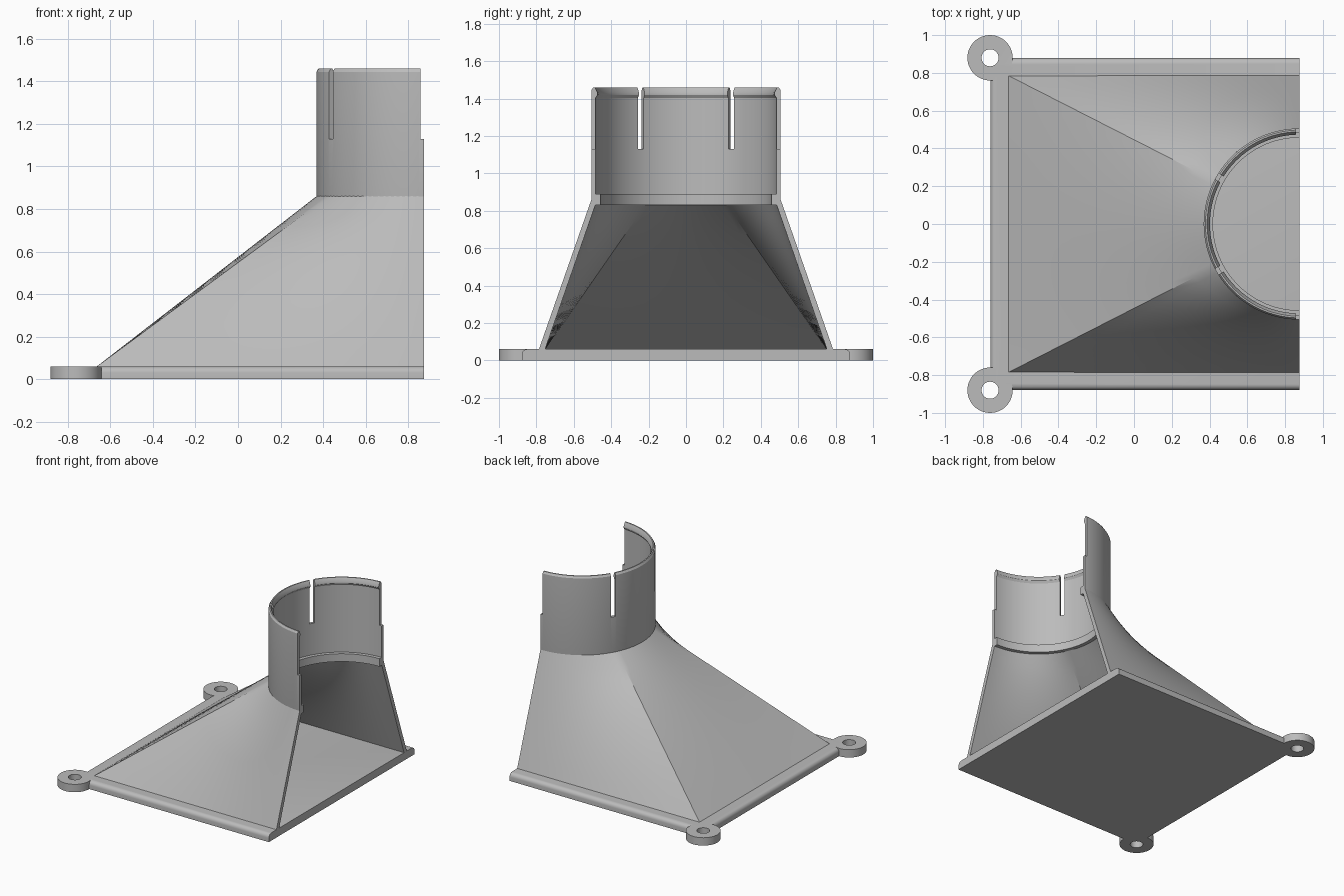
import bpy, bmesh, math
from mathutils import Matrix

cube = bpy.data.objects.get("Cube")
if cube:
    bpy.data.objects.remove(cube, do_unlink=True)

CX = 0.875        # cut plane, also the axis of the round collar
BASE = 0.06       # thickness of the base plate

grey = bpy.data.materials.new("light grey plastic")
grey.use_nodes = True
grey.diffuse_color = (0.5, 0.5, 0.5, 1)
grey.node_tree.nodes["Principled BSDF"].inputs["Base Color"].default_value = (0.5, 0.5, 0.5, 1)


def make_object(name, bm):
    bmesh.ops.recalc_face_normals(bm, faces=bm.faces)
    mesh = bpy.data.meshes.new(name)
    bm.to_mesh(mesh)
    bm.free()
    mesh.materials.append(grey)
    ob = bpy.data.objects.new(name, mesh)
    bpy.context.collection.objects.link(ob)
    return ob


def activate(ob):
    bpy.ops.object.select_all(action='DESELECT')
    ob.select_set(True)
    bpy.context.view_layer.objects.active = ob


def smooth(ob, degrees=30):
    activate(ob)
    bpy.ops.object.shade_smooth_by_angle(angle=math.radians(degrees))


def combine(ob, other, operation):
    """Apply a boolean and discard the helper."""
    other.hide_render = True
    mod = ob.modifiers.new("cut", 'BOOLEAN')
    mod.operation, mod.object, mod.solver = operation, other, 'EXACT'
    activate(ob)
    bpy.ops.object.modifier_apply(modifier=mod.name)
    bpy.data.objects.remove(other, do_unlink=True)


def box(name, centre, size, turn=0):
    bm = bmesh.new()
    matrix = (Matrix.Translation(centre) @ Matrix.Rotation(turn, 4, 'Z')
              @ Matrix.Diagonal((*size, 1)))
    bmesh.ops.create_cube(bm, size=1, matrix=matrix)
    return make_object(name, bm)


def disc(name, x, y, z, radius, depth):
    bm = bmesh.new()
    bmesh.ops.create_cone(bm, cap_ends=True, segments=48, radius1=radius, radius2=radius,
                          depth=depth, matrix=Matrix.Translation((x, y, z)))
    return make_object(name, bm)


def sweep(name, sections):
    """Solid joining closed cross-sections, capped at both ends."""
    bm = bmesh.new()
    rings = [[bm.verts.new(p) for p in s] for s in sections]
    n = len(rings[0])
    for a, b in zip(rings, rings[1:]):
        for i in range(n):
            j = (i + 1) % n
            bm.faces.new((a[i], a[j], b[j], b[i]))
    bm.faces.new(rings[0])
    bm.faces.new(rings[-1])
    return make_object(name, bm)


# Base plate with rounded upper edges on the three uncut sides
X0, HALF_Y = -0.76, 0.878
bm = bmesh.new()
bmesh.ops.create_cube(bm, size=1, matrix=Matrix.Translation(((X0 + CX) / 2, 0, BASE / 2))
                      @ Matrix.Diagonal((CX - X0, 2 * HALF_Y, BASE, 1)))
edges = [e for e in bm.edges if all(v.co.z > BASE / 2 for v in e.verts)
         and not all(v.co.x > 0 for v in e.verts)]
bmesh.ops.bevel(bm, geom=edges, offset=0.03, segments=5, profile=0.5, affect='EDGES')
plate = make_object("base_plate", bm)

# Screw lugs on the two corners, with through holes
for y in (-0.88, 0.88):
    combine(plate, disc("lug", -0.762, y, BASE / 2, 0.12, BASE), 'UNION')
    combine(plate, disc("lug_hole", -0.762, y, BASE / 2, 0.045, 0.3), 'DIFFERENCE')
smooth(plate)

# Hood: hollow shell lofted from a rectangle to a half circle
ROWS, STEPS = 10, 20


def shell_line(t, half_x, half_y, radius, z0, z1):
    """Straight line up the shell; t runs 0..3 over side, front and side."""
    corner = math.atan2(half_y, half_x)
    stops = [math.pi / 2, math.pi - corner, math.pi + corner, 1.5 * math.pi]
    k = min(int(t), 2)
    angle = stops[k] + (stops[k + 1] - stops[k]) * (t - k)
    c, s = math.cos(angle), math.sin(angle)
    reach = min(half_x / max(abs(c), 1e-6), half_y / max(abs(s), 1e-6))
    line = []
    for i in range(ROWS + 1):
        f = i / ROWS
        r = reach + (radius - reach) * f
        line.append((CX + r * c, r * s, z0 + (z1 - z0) * f))
    return line


sections = []
for i in range(3 * STEPS + 1):
    t = i / STEPS
    outer = shell_line(t, 1.545, 0.788, 0.506, BASE - 0.005, 0.86)
    inner = shell_line(t, 1.505, 0.755, 0.485, BASE - 0.005, 0.83)
    sections.append(outer + inner[::-1])
hood = sweep("hood", sections)
smooth(hood, 25)

# Collar: half-round tube with an inner ledge and a snap bead at the rim
profile = [(0.5, 0.83), (0.506, 0.86), (0.506, 1.445), (0.497, 1.46), (0.488, 1.46),
           (0.473, 1.432), (0.473, 1.42), (0.484, 1.403), (0.484, 0.89),
           (0.457, 0.89), (0.457, 0.83)]
ARC = 64
sections = []
for i in range(ARC + 1):
    a = math.pi * (0.5 + i / ARC)
    sections.append([(CX + r * math.cos(a), r * math.sin(a), z) for r, z in profile])
collar = sweep("collar", sections)

# Flex slots every sixty degrees
for degrees in (90, 150, 210, 270):
    a = math.radians(degrees)
    centre = (CX + 0.49 * math.cos(a), 0.49 * math.sin(a), 1.33)
    combine(collar, box("slot", centre, (0.2, 0.036, 0.4), a), 'DIFFERENCE')
smooth(collar)
